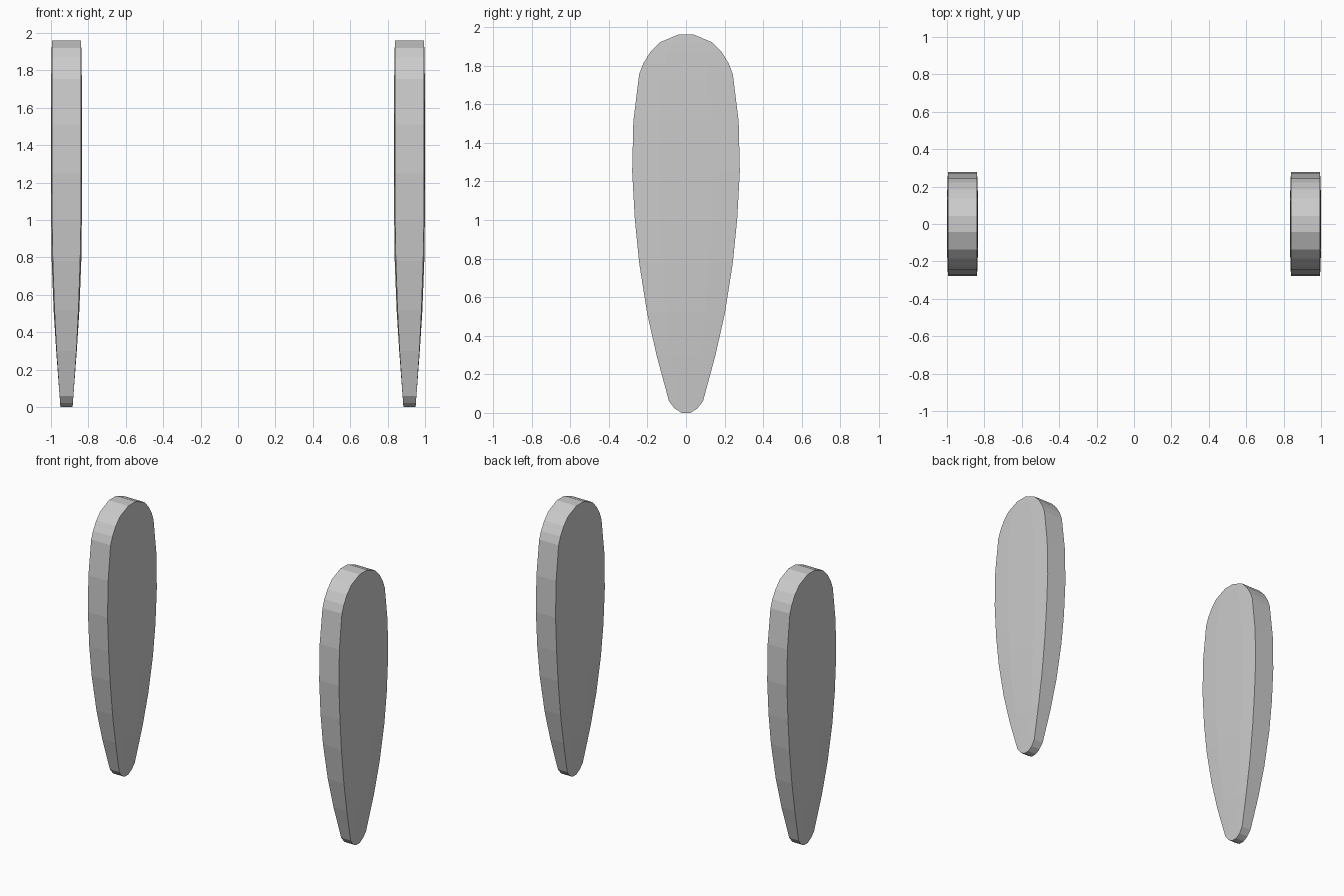
import bpy, bmesh

if "Cube" in bpy.data.objects:
    bpy.data.objects.remove(bpy.data.objects["Cube"])

# Blade outline rows: height, half width (y), half thickness at rim, half thickness at middle
ROWS = [
    (0.00, 0.022, 0.033, 0.033), (0.022, 0.058, 0.034, 0.034), (0.06, 0.088, 0.037, 0.037),
    (0.30, 0.153, 0.053, 0.055), (0.52, 0.202, 0.064, 0.069), (0.78, 0.243, 0.073, 0.079),
    (1.00, 0.265, 0.077, 0.082), (1.25, 0.279, 0.078, 0.083), (1.51, 0.273, 0.078, 0.083),
    (1.755, 0.243, 0.077, 0.082), (1.81, 0.222, 0.077, 0.081), (1.87, 0.185, 0.077, 0.080),
    (1.92, 0.137, 0.077, 0.079), (1.96, 0.042, 0.077, 0.077),
]
ACROSS = (-1, -0.5, 0.5, 1)  # columns over the broad face
CENTRE_X = 0.917


def blade(name, x):
    bm = bmesh.new()
    rings = []
    for z, w, rim, mid in ROWS:
        ring = []
        for side in (1, -1):
            for f in ACROSS:
                t = rim if abs(f) == 1 else mid
                ring.append(bm.verts.new((side * t, side * f * w, z)))
        rings.append(ring)
    # Skin between rows, then close both ends
    for a, b in zip(rings, rings[1:]):
        for i in range(len(a)):
            j = (i + 1) % len(a)
            bm.faces.new((a[i], a[j], b[j], b[i]))
    bm.faces.new(rings[0][::-1])
    bm.faces.new(rings[-1])
    bmesh.ops.recalc_face_normals(bm, faces=bm.faces)
    mesh = bpy.data.meshes.new(name)
    bm.to_mesh(mesh)
    bm.free()
    obj = bpy.data.objects.new(name, mesh)
    obj.location.x = x
    bpy.context.collection.objects.link(obj)


# Matching pair of upright blades
blade("left_blade", -CENTRE_X)
blade("right_blade", CENTRE_X)
